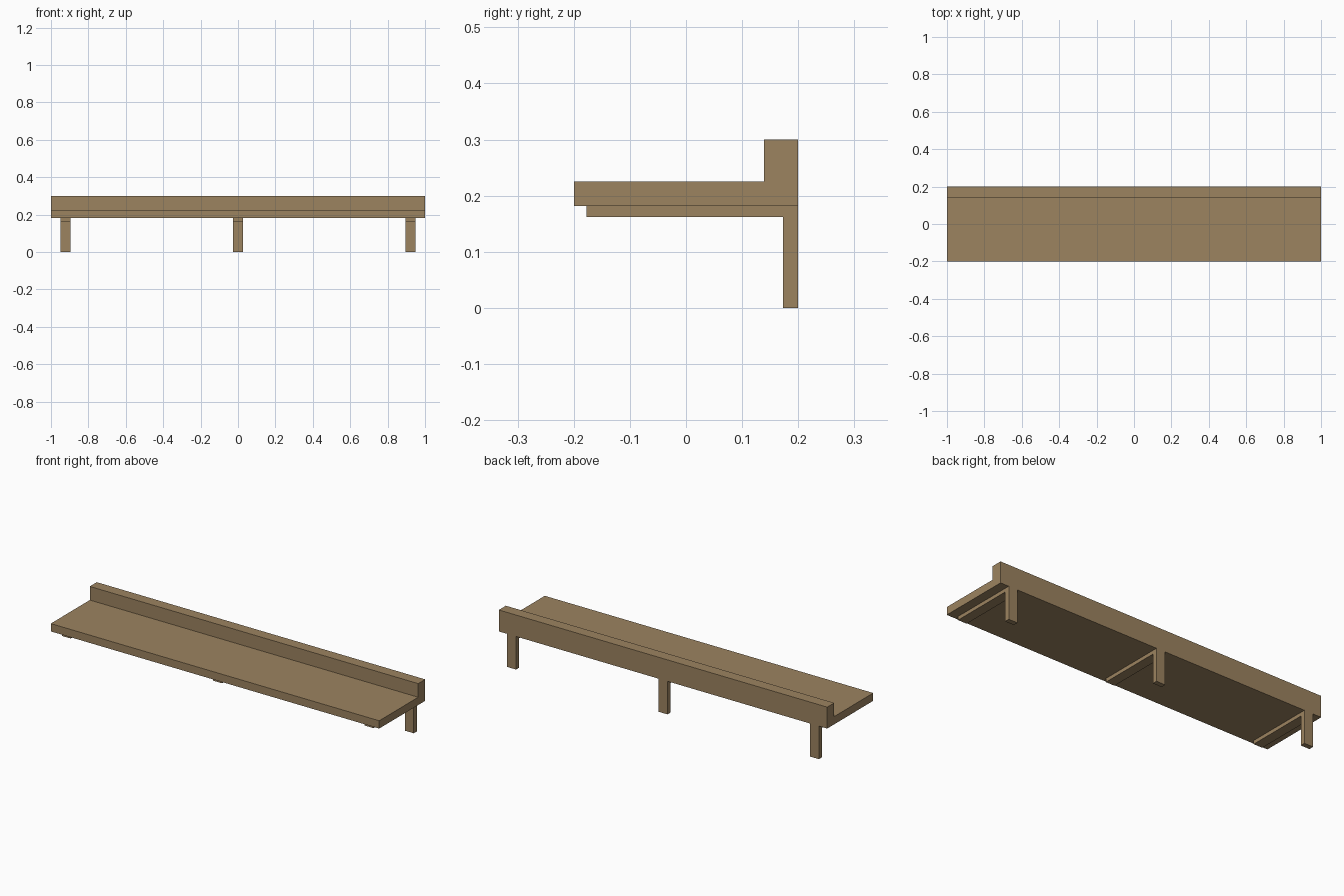
import bpy, bmesh

if "Cube" in bpy.data.objects:
    bpy.data.objects.remove(bpy.data.objects["Cube"])

wood = bpy.data.materials.new("warm brown wood")
wood.diffuse_color = (0.332, 0.227, 0.117, 1)
wood.use_nodes = True
wood.node_tree.nodes["Principled BSDF"].inputs["Base Color"].default_value = wood.diffuse_color


def extrude_profile(name, profile, x0, x1):
    """Extrude a closed (y, z) outline along x."""
    bm = bmesh.new()
    face = bm.faces.new([bm.verts.new((x0, y, z)) for y, z in profile])
    res = bmesh.ops.extrude_face_region(bm, geom=[face])
    verts = [g for g in res["geom"] if isinstance(g, bmesh.types.BMVert)]
    bmesh.ops.translate(bm, verts=verts, vec=(x1 - x0, 0, 0))
    bmesh.ops.recalc_face_normals(bm, faces=bm.faces)
    mesh = bpy.data.meshes.new(name)
    bm.to_mesh(mesh)
    bm.free()
    mesh.materials.append(wood)
    obj = bpy.data.objects.new(name, mesh)
    bpy.context.collection.objects.link(obj)
    return obj


# Shelf board with raised back ledge
extrude_profile("shelf_with_back_ledge",
                [(-0.2, 0.182), (0.2, 0.182), (0.2, 0.3), (0.139, 0.3),
                 (0.139, 0.225), (-0.2, 0.225)], -1, 1)

# Three L-shaped brackets: wall leg plus arm under the board
bracket = [(0.2, 0), (0.2, 0.182), (-0.177, 0.182), (-0.177, 0.162),
           (0.173, 0.162), (0.173, 0)]
for name, x in (("left", -0.922), ("middle", 0), ("right", 0.922)):
    extrude_profile(name + "_bracket", bracket, x - 0.027, x + 0.027)
